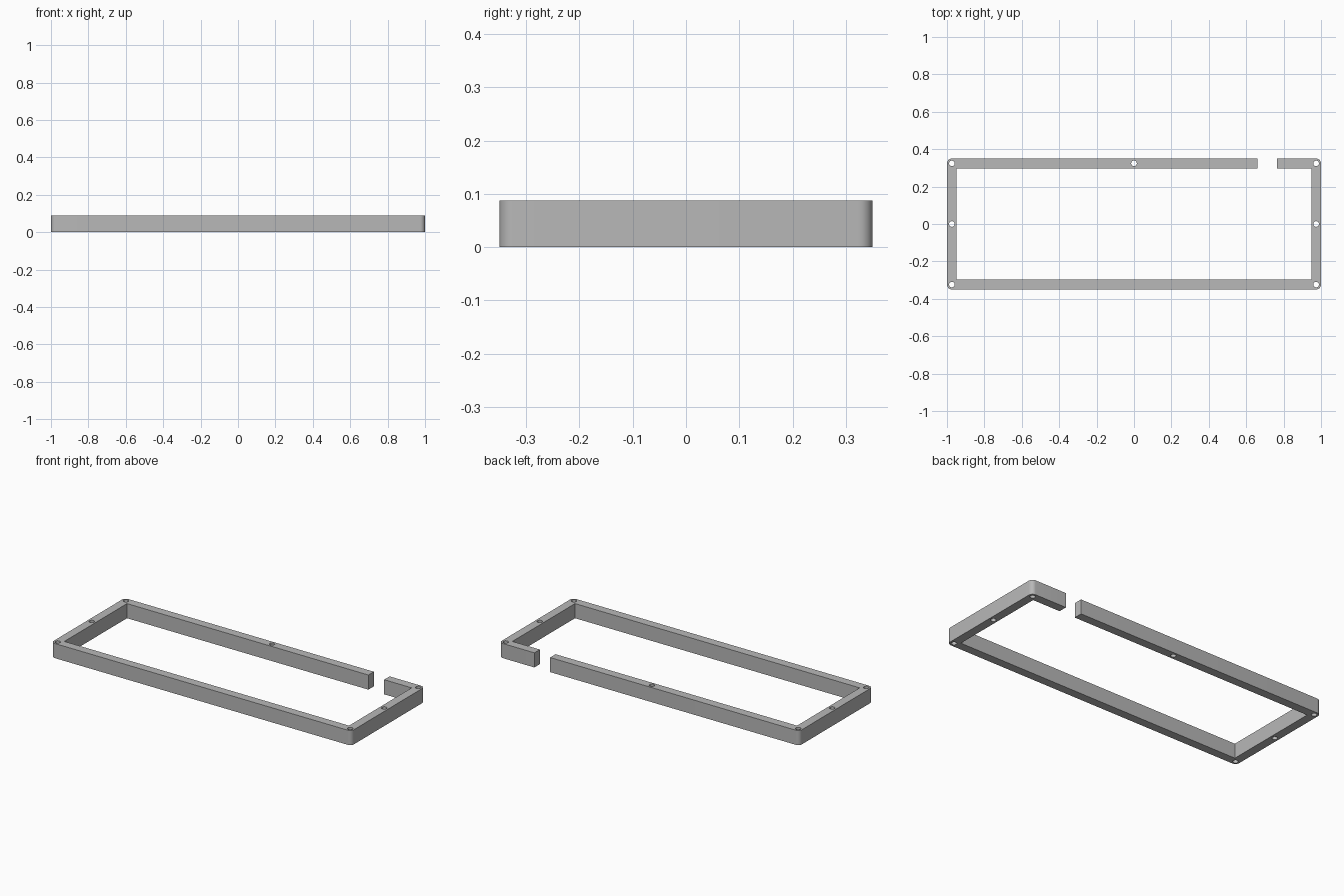
import bpy, bmesh, math
from mathutils import Matrix

if "Cube" in bpy.data.objects:
    bpy.data.objects.remove(bpy.data.objects["Cube"], do_unlink=True)

HALF_X, HALF_Y, HEIGHT = 1.0, 0.35, 0.088
WALL = 0.052
HOLE_RADIUS = 0.015

grey = bpy.data.materials.new("plain grey")
grey.use_nodes = True
grey.diffuse_color = (0.48, 0.48, 0.48, 1)
grey.node_tree.nodes["Principled BSDF"].inputs["Base Color"].default_value = grey.diffuse_color


def to_object(name, bm):
    mesh = bpy.data.meshes.new(name)
    bm.to_mesh(mesh)
    bm.free()
    mesh.materials.append(grey)
    obj = bpy.data.objects.new(name, mesh)
    bpy.context.collection.objects.link(obj)
    return obj


def block(name, x0, x1, y0, y1, z0, z1, corner=0):
    """Box between limits, with optionally rounded upright edges."""
    bm = bmesh.new()
    place = Matrix.Translation(((x0 + x1) / 2, (y0 + y1) / 2, (z0 + z1) / 2))
    bmesh.ops.create_cube(bm, size=1, matrix=place @ Matrix.Diagonal((x1 - x0, y1 - y0, z1 - z0, 1)))
    if corner:
        upright = [e for e in bm.edges if abs(e.verts[0].co.z - e.verts[1].co.z) > 0.01]
        bmesh.ops.bevel(bm, geom=upright, offset=corner, segments=8, profile=0.5, affect='EDGES')
    return to_object(name, bm)


# Rounded outer body
frame = block("frame", -HALF_X, HALF_X, -HALF_Y, HALF_Y, 0, HEIGHT, WALL / 2)

# Large opening and the gap in the back rail
ix, iy = HALF_X - WALL, HALF_Y - WALL
cutters = [block("opening_cutter", -ix, ix, -iy, iy, -0.1, 0.2),
           block("gap_cutter", 0.66, 0.765, iy - 0.05, HALF_Y + 0.1, -0.15, 0.25)]

# Screw holes at the corners, mid sides and mid back
hx, hy = HALF_X - WALL / 2, HALF_Y - WALL / 2
bm = bmesh.new()
for x, y in [(-hx, -hy), (hx, -hy), (-hx, 0), (hx, 0), (-hx, hy), (0, hy), (hx, hy)]:
    bmesh.ops.create_cone(bm, cap_ends=True, segments=32, radius1=HOLE_RADIUS, radius2=HOLE_RADIUS,
                          depth=0.4, matrix=Matrix.Translation((x, y, HEIGHT / 2)))
cutters.append(to_object("hole_cutter", bm))

bpy.ops.object.select_all(action='DESELECT')
frame.select_set(True)
bpy.context.view_layer.objects.active = frame
for cutter in cutters:
    mod = frame.modifiers.new(cutter.name, 'BOOLEAN')
    mod.operation = 'DIFFERENCE'
    mod.solver = 'EXACT'
    mod.object = cutter
    bpy.ops.object.modifier_apply(modifier=mod.name)
    bpy.data.objects.remove(cutter, do_unlink=True)

bpy.ops.object.shade_smooth_by_angle(angle=math.radians(30))
